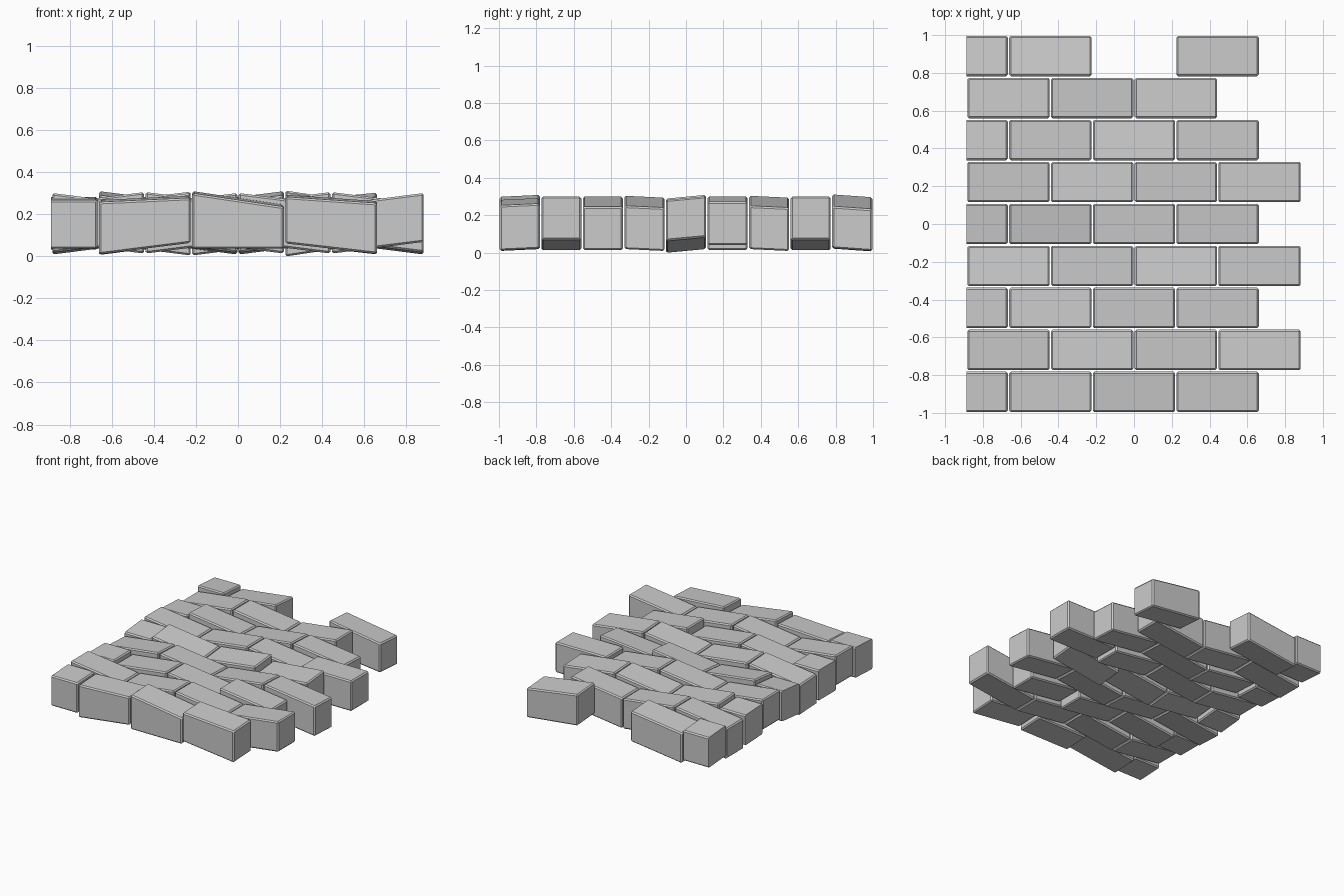
import bpy, bmesh

if "Cube" in bpy.data.objects:
    bpy.data.objects.remove(bpy.data.objects["Cube"])

PITCH_X, PITCH_Y = 0.443, 0.2222
HALF_L, HALF_W = 0.218, 0.107
Z_LOW, Z_HIGH = 0.038, 0.27
LEFT = -0.888

# Rise of each stone along x: (top, bottom), None = missing stone.
# Even rows start with a half stone, odd rows with a full one.
U, D, F = (0.055, 0.055), (-0.055, -0.055), (0, 0)
ROWS = [
    [F, (0.02, 0.055), (-0.065, 0.0), (-0.03, -0.05)],
    [D, U, D, U],
    [F, U, D, D],
    [U, D, U, D],
    [F, D, U, (0.04, 0.065)],
    [D, U, D, F],
    [F, D, U, D],
    [U, D, U, None],
    [F, U, None, (-0.065, -0.05)],
]
# Slight rise across y for each row
ROLL = [0.01, 0.0, 0.0, -0.01, 0.02, 0.0, -0.01, 0.0, -0.015]


def stone(name, cx, cy, rise, roll):
    """Bevelled paving stone with sloping top and bottom, trimmed at the left edge."""
    bm = bmesh.new()
    bmesh.ops.create_cube(bm, size=2.0)
    for v in bm.verts:
        x, y, z = v.co
        base, slope = (Z_HIGH, rise[0]) if z > 0 else (Z_LOW, rise[1])
        v.co = (cx + x * HALF_L, cy + y * HALF_W,
                base + x * slope / 2 + y * roll / 2)
    bmesh.ops.bevel(bm, geom=bm.edges[:], offset=0.009, segments=1,
                    affect='EDGES', profile=0.5)
    # half stones are cut flush with the left side
    if cx - HALF_L < LEFT - 0.01:
        geom = bm.verts[:] + bm.edges[:] + bm.faces[:]
        cut = bmesh.ops.bisect_plane(bm, geom=geom, plane_co=(LEFT, 0, 0),
                                     plane_no=(-1, 0, 0), clear_outer=True)
        edges = [e for e in cut['geom_cut'] if isinstance(e, bmesh.types.BMEdge)]
        bmesh.ops.contextual_create(bm, geom=edges)
    bmesh.ops.recalc_face_normals(bm, faces=bm.faces[:])
    me = bpy.data.meshes.new(name)
    bm.to_mesh(me)
    bm.free()
    ob = bpy.data.objects.new(name, me)
    bpy.context.collection.objects.link(ob)
    return ob


stones = []
for r, row in enumerate(ROWS):
    cy = (r - 4) * PITCH_Y
    start = -2 * PITCH_X if r % 2 == 0 else -1.5 * PITCH_X
    for c, rise in enumerate(row):
        if rise is not None:
            stones.append(stone(f"paving_stone_{r}_{c}", start + c * PITCH_X,
                                cy, rise, ROLL[r]))

# Rest the lowest stone on the ground
low = min(v.co.z for s in stones for v in s.data.vertices)
for s in stones:
    for v in s.data.vertices:
        v.co.z -= low
